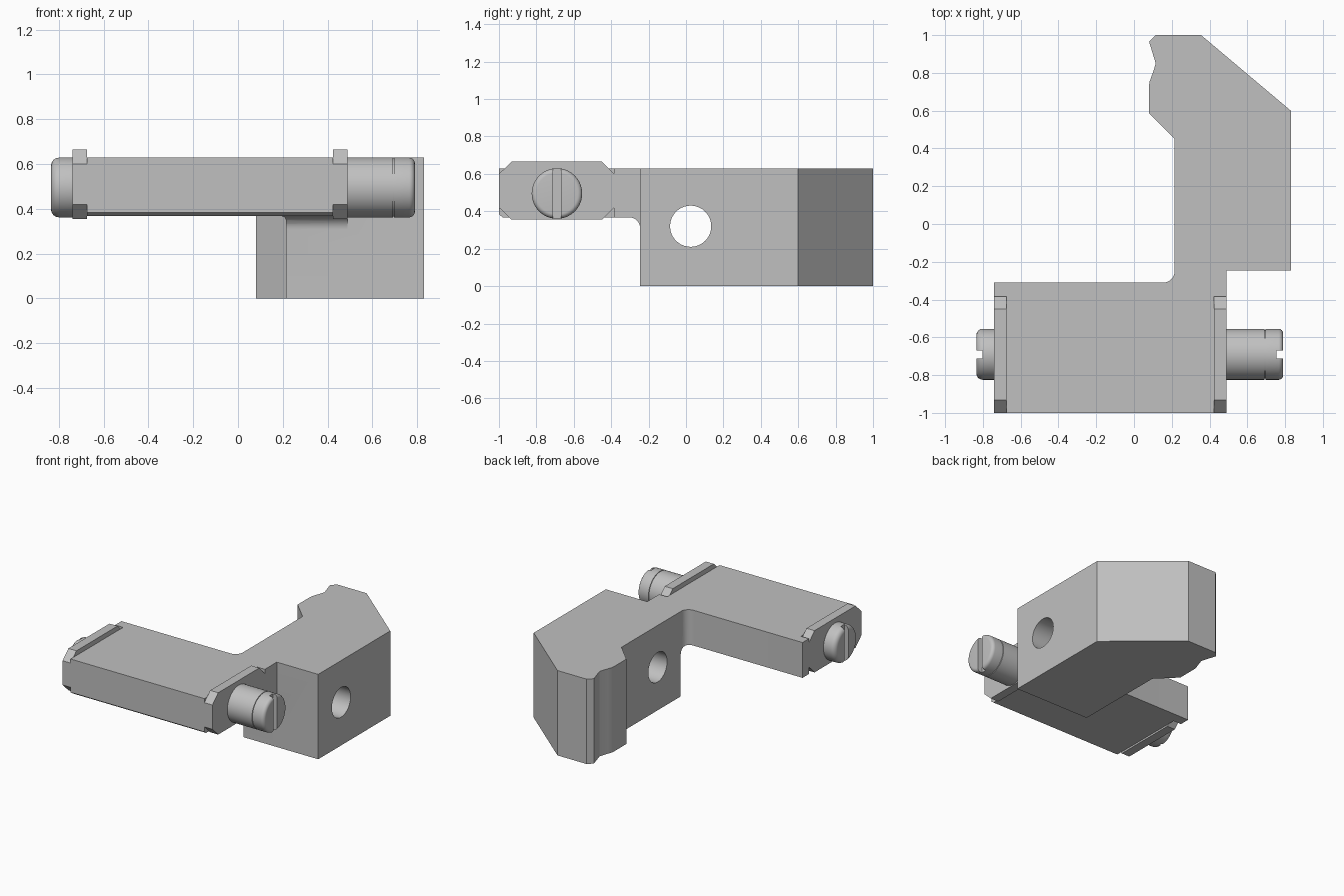
import bpy, bmesh, math
from mathutils import Vector

cube = bpy.data.objects.get("Cube")
if cube:
    bpy.data.objects.remove(cube, do_unlink=True)

steel = bpy.data.materials.new("plain grey metal")
steel.use_nodes = True
grey = (0.53, 0.53, 0.53, 1)
steel.diffuse_color = grey
steel.node_tree.nodes["Principled BSDF"].inputs["Base Color"].default_value = grey


def finish(name, bm):
    bmesh.ops.recalc_face_normals(bm, faces=bm.faces)
    mesh = bpy.data.meshes.new(name)
    bm.to_mesh(mesh)
    bm.free()
    mesh.materials.append(steel)
    ob = bpy.data.objects.new(name, mesh)
    bpy.context.collection.objects.link(ob)
    return ob


def prism(name, points, axis, low, high):
    """Extrude a closed 2D profile along x (points are y, z) or z (points are x, y)."""
    bm = bmesh.new()
    place = (lambda p: (low, *p)) if axis == "x" else (lambda p: (*p, low))
    face = bm.faces.new([bm.verts.new(place(p)) for p in points])
    out = bmesh.ops.extrude_face_region(bm, geom=[face])
    shift = Vector((high - low, 0, 0) if axis == "x" else (0, 0, high - low))
    bmesh.ops.translate(bm, vec=shift, verts=[v for v in out["geom"] if isinstance(v, bmesh.types.BMVert)])
    return finish(name, bm)


def box_points(a, b, c, d):
    return [(a, c), (b, c), (b, d), (a, d)]


def arc(cx, cy, r, start, end, steps=8):
    angles = [math.radians(start + (end - start) * i / steps) for i in range(steps + 1)]
    return [(cx + r * math.cos(a), cy + r * math.sin(a)) for a in angles]


def lathe_x(name, profile, cy, cz, steps=64):
    """Spin (x, radius) points about an axis parallel to x, with flat end caps."""
    bm = bmesh.new()
    rings = []
    for x, r in profile:
        rings.append([bm.verts.new((x, y, z)) for y, z in arc(cy, cz, r, 0, 360, steps)[:-1]])
    for a, b in zip(rings, rings[1:]):
        for i in range(steps):
            j = (i + 1) % steps
            bm.faces.new((a[i], a[j], b[j], b[i]))
    bm.faces.new(rings[0])
    bm.faces.new(rings[-1])
    return finish(name, bm)


def cut(ob, cutter):
    mod = ob.modifiers.new("cut", "BOOLEAN")
    mod.operation = "DIFFERENCE"
    mod.solver = "EXACT"
    mod.object = cutter
    bpy.context.view_layer.update()
    bpy.context.view_layer.objects.active = ob
    bpy.ops.object.modifier_apply(modifier=mod.name)
    bpy.data.objects.remove(cutter, do_unlink=True)


TOP, UNDER, STEP = 0.63, 0.368, -0.245
LEFT, RIGHT, LUG = -0.74, 0.49, 0.066
LUG_BACK = -0.385
AXIS_Y, AXIS_Z, RADIUS = -0.69, 0.495, 0.135

# Jaw arm and plate in one outline
outline = [(LEFT, -1), (RIGHT, -1), (RIGHT, STEP), (0.83, STEP), (0.83, 0.6), (0.355, 1),
           (0.115, 1), (0.08, 0.965), (0.115, 0.85), (0.106, 0.82), (0.094, 0.785),
           (0.083, 0.755), (0.08, 0.735), (0.08, 0.585), (0.215, 0.45)]
outline += arc(0.155, -0.25, 0.06, 0, -90) + [(LEFT, -0.31)]
body = prism("jaw_arm_and_plate", outline, "z", 0, TOP)

# Space under the plate, with a filleted inner corner and chamfered front edge
under = [(-1.1, -0.1), (STEP, -0.1)] + arc(STEP - 0.06, UNDER - 0.06, 0.06, 0, 90)
under += [(-0.98, UNDER), (-1.1, UNDER + 0.09)]
cut(body, prism("under_cutter", under, "x", -1, 0.9))

# Cross hole through the arm
cut(body, lathe_x("hole_cutter", [(0, 0.11), (1, 0.11)], 0.025, 0.32))

# Seats for the end lugs
for low, high in ((LEFT - 0.1, LEFT + LUG), (RIGHT - LUG, RIGHT + 0.1)):
    cut(body, prism("seat_cutter", box_points(-1.1, LUG_BACK, 0.3, 0.7), "x", low, high))

# Chamfered end lugs
lug = [(-0.932, 0.355), (-0.45, 0.355), (LUG_BACK, 0.42), (LUG_BACK, 0.6),
       (-0.45, 0.665), (-0.932, 0.665), (-1, 0.6), (-1, 0.42)]
lugs = [prism("right_lug", lug, "x", LEFT, LEFT + LUG),
        prism("left_lug", lug, "x", RIGHT - LUG, RIGHT)]


def rounded_end(x, r, side):
    """Profile points rounding the rim at the outer end of a screw."""
    return [(x + side * (a - r), RADIUS - r + b) for a, b in arc(0, 0, r, 90, 0, 6)]


# Slotted screws at both ends
left_screw = lathe_x("left_screw", [(RIGHT, RADIUS), (0.692, RADIUS), (0.692, RADIUS - 0.006),
                     (0.697, RADIUS - 0.006), (0.697, RADIUS)] + rounded_end(0.79, 0.025, 1), AXIS_Y, AXIS_Z)
right_screw = lathe_x("right_screw", [(LEFT, RADIUS)] + rounded_end(-0.835, 0.035, -1), AXIS_Y, AXIS_Z)
slot = box_points(AXIS_Y - 0.021, AXIS_Y + 0.021, 0.2, 0.8)
cut(left_screw, prism("slot_cutter", slot, "x", 0.755, 0.9))
cut(right_screw, prism("slot_cutter", slot, "x", -0.9, -0.802))

# Smooth the round surfaces, keep the edges crisp
bpy.ops.object.select_all(action="DESELECT")
for ob in [body, left_screw, right_screw] + lugs:
    ob.select_set(True)
bpy.context.view_layer.objects.active = body
bpy.ops.object.shade_smooth_by_angle(angle=math.radians(25))
